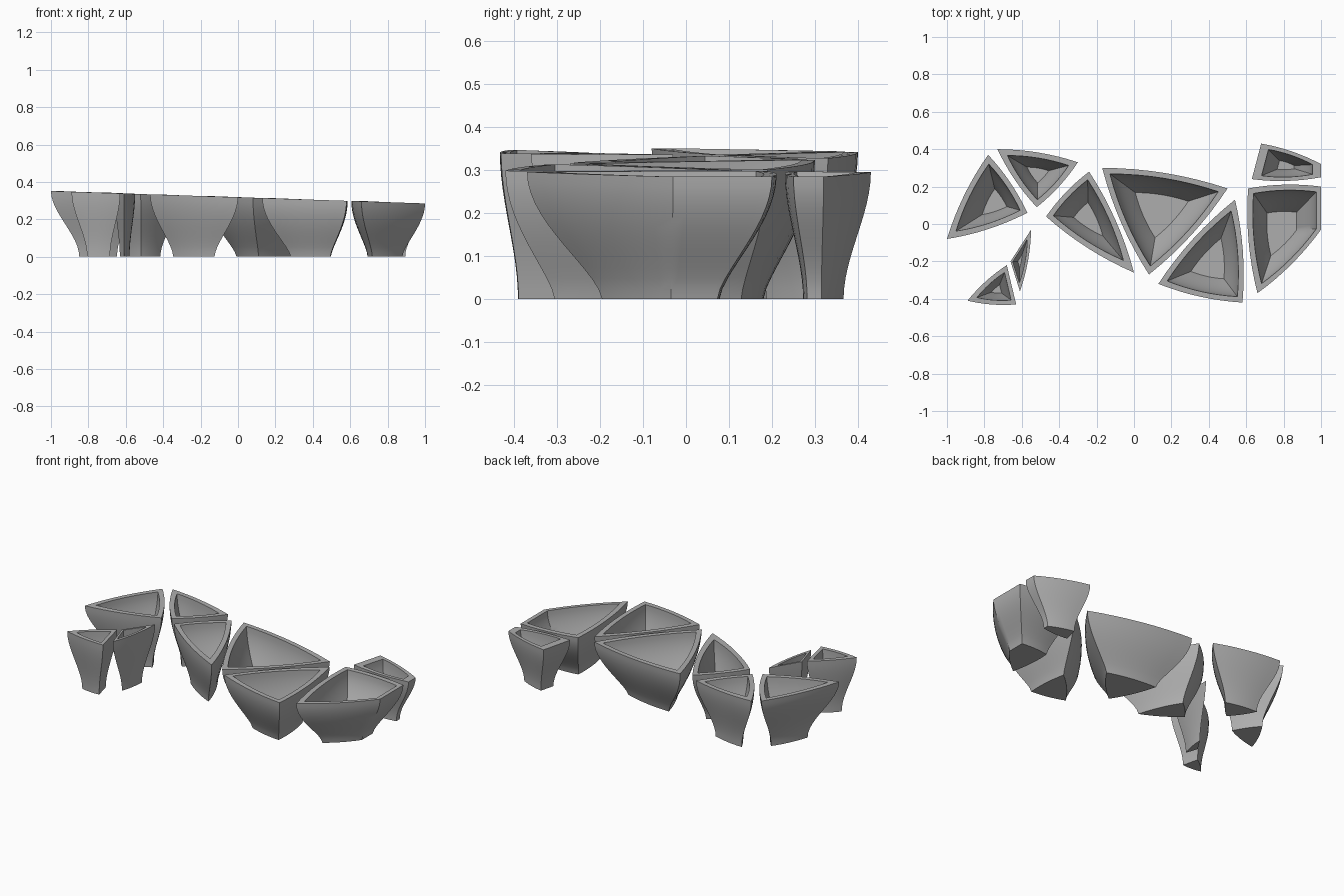
import bpy, bmesh
from mathutils import Vector

if "Cube" in bpy.data.objects:
    bpy.data.objects.remove(bpy.data.objects["Cube"])

stone = bpy.data.materials.new("grey_stone")
stone.use_nodes = True
grey = (0.42, 0.42, 0.42, 1)
stone.diffuse_color = grey
stone.node_tree.nodes["Principled BSDF"].inputs["Base Color"].default_value = grey

FOOT_SCALE = 0.47
FLOOR_Z = 0.04
LEVELS = 12
EDGE_STEPS = 8


def rim_height(point):
    """The rims share one gently sloping plane."""
    return 0.318 - 0.033 * point.x


def bulged_outline(corners):
    """Corner polygon (counterclockwise) whose long sides bow outward."""
    points = []
    for i, start in enumerate(corners):
        end = corners[(i + 1) % len(corners)]
        side = end - start
        outward = Vector((side.y, -side.x))
        bow = 0.04 if side.length > 0.25 else 0
        for step in range(EDGE_STEPS):
            t = step / EDGE_STEPS
            points.append(start + side * t + outward * bow * 4 * t * (1 - t))
    return points


def inner_circle(corners):
    """Centre and approximate radius of the inscribed circle."""
    n = len(corners)
    sides = [(corners[(i + 1) % n] - corners[i]) for i in range(n)]
    perimeter = sum(s.length for s in sides)
    area = sum(c.cross(corners[(i + 1) % n]) for i, c in enumerate(corners)) / 2
    if n == 3:
        centre = sum((corners[i] * sides[(i + 1) % n].length for i in range(n)),
                     Vector((0, 0))) / perimeter
    else:
        centre = sum(corners, Vector((0, 0))) / n
    return centre, 2 * area / perimeter


def planter(name, coords, curve=1.0, foot=None):
    """Hollow flared pot: outer wall, rim, inner wall and floor in one loft."""
    corners = [Vector(c) for c in coords]
    outline = bulged_outline(corners)
    foot = Vector(foot) if foot else sum(corners, Vector((0, 0))) / len(corners)
    middle, radius = inner_circle(corners)
    wall = min(0.025, 0.3 * radius)

    def ring(u, inside):
        s = u ** curve
        flare = s * s * (3 - 2 * s)
        k = FOOT_SCALE + (1 - FOOT_SCALE) * flare
        hub = foot + (middle - foot) * k
        verts = []
        for p in outline:
            q = foot + (p - foot) * k
            z = rim_height(p) * u
            if inside:
                q = q.lerp(hub, wall / (radius * k))
                z = max(z, FLOOR_Z)
            verts.append(bm.verts.new((q.x, q.y, z)))
        return verts

    bm = bmesh.new()
    rings = [ring(i / LEVELS, False) for i in range(LEVELS + 1)]
    rings += [ring(i / LEVELS, True) for i in range(LEVELS, 1, -1)]
    for low, high in zip(rings, rings[1:]):
        for i in range(len(low)):
            j = (i + 1) % len(low)
            bm.faces.new((low[i], low[j], high[j], high[i]))
    bm.faces.new(list(reversed(rings[0])))
    bm.faces.new(rings[-1])
    bmesh.ops.recalc_face_normals(bm, faces=bm.faces)

    mesh = bpy.data.meshes.new(name)
    bm.to_mesh(mesh)
    bm.free()
    mesh.materials.append(stone)
    obj = bpy.data.objects.new(name, mesh)
    bpy.context.collection.objects.link(obj)
    bpy.ops.object.select_all(action="DESELECT")
    obj.select_set(True)
    bpy.context.view_layer.objects.active = obj
    bpy.ops.object.shade_smooth_by_angle(angle=0.6)


# Triangular planters, from the tall end to the low end
planter("end_planter", [(-.78, .37), (-1, -.08), (-.57, .06)], foot=(-.715, .1))
planter("back_planter", [(-.73, .4), (-.52, .09), (-.3, .33)])
planter("middle_planter", [(-.24, .28), (-.47, .04), (0, -.26)], curve=0.85)
planter("large_planter", [(-.17, .3), (.08, -.27), (.5, .19)], curve=0.75)
planter("front_planter", [(.54, .13), (.13, -.32), (.58, -.42)], curve=0.75)

# Four-sided planters
planter("side_planter", [(.61, .19), (.66, -.37), (1, -.03), (1, .2)],
        curve=0.8, foot=(.77, -.04))
planter("corner_planter", [(.68, .43), (.63, .24), (1, .25), (1, .32)], foot=(.8, .31))

# Small separate planters
planter("sliver_planter", [(-.55, -.03), (-.66, -.2), (-.61, -.36)])
planter("small_planter", [(-.68, -.22), (-.89, -.41), (-.63, -.43)])
